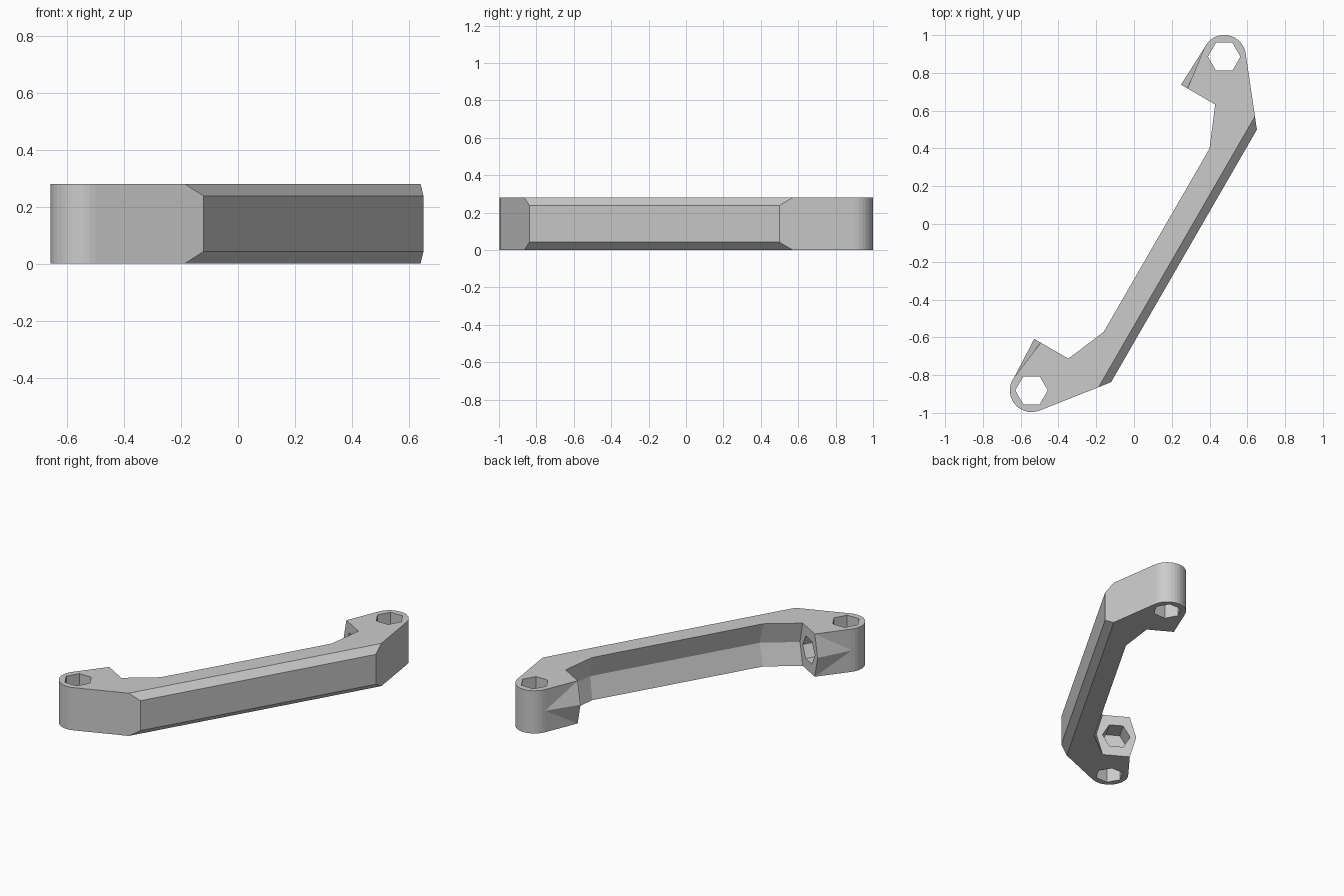
import bpy, bmesh
from math import sin, cos, pi, radians
from mathutils import Matrix, Vector

if "Cube" in bpy.data.objects:
    bpy.data.objects.remove(bpy.data.objects["Cube"])

H = 0.28           # height
BU, BR = 1.02, 0.115   # boss position along the handle and radius
HEX = 0.086        # socket radius
A = radians(60)

# local frame: x along the grip, y towards the outside of the handle
FRAME = Matrix(((cos(A), sin(A), 0, -0.0325),
                (sin(A), -cos(A), 0, 0.0025),
                (0, 0, 1, 0), (0, 0, 0, 1)))


def finish(bm, name):
    bmesh.ops.transform(bm, matrix=FRAME, verts=bm.verts)
    bmesh.ops.recalc_face_normals(bm, faces=bm.faces)
    me = bpy.data.meshes.new(name)
    bm.to_mesh(me)
    bm.free()
    ob = bpy.data.objects.new(name, me)
    bpy.context.collection.objects.link(ob)
    return ob


# half outline: (u, v at top/bottom) paired with (u, v at mid height)
half = [((0.772, 0.343),) * 2]
N = 14
for i in range(N + 1):
    a = radians(51.7 + (-97.5 - 51.7) * i / N)
    half.append(((BU + BR * cos(a), BR * sin(a)),) * 2)
half += [((0.777, -0.084), (0.777, -0.124)),
         ((0.777, 0.085), (0.777, 0.124)),
         ((0.560, 0.176), (0.555, 0.215))]
mirror = [tuple((-u, v) for u, v in p) for p in reversed(half)]
outline = half + mirror

# handle body: three stacked outlines, grooved on the inside
bm = bmesh.new()
rings = [[bm.verts.new((*p[k], z)) for p in outline]
         for k, z in ((0, 0), (1, H / 2), (0, H))]
bm.faces.new(rings[0])
bm.faces.new(rings[2])
n = len(outline)
flank = (N + 1, n - N - 3)    # twisted panels between boss and end face
for outer in (rings[0], rings[2]):
    mid = rings[1]
    for i in range(n):
        j = (i + 1) % n
        if i in flank:
            b, e = (i, j) if i == flank[0] else (j, i)
            bm.faces.new((outer[e], outer[b], mid[b]))
            bm.faces.new((outer[e], mid[b], mid[e]))
        else:
            bm.faces.new((outer[i], outer[j], mid[j], mid[i]))
bmesh.ops.recalc_face_normals(bm, faces=bm.faces)

# chamfers along the outer edges of the grip
for s in (1, -1):
    cut = bmesh.ops.bisect_plane(
        bm, geom=bm.verts[:] + bm.edges[:] + bm.faces[:], dist=1e-5,
        plane_co=(0, 0.299, H / 2 + s * H / 2),
        plane_no=Vector((0, 0.042, s * 0.044)).normalized(), clear_outer=True)
    edges = [g for g in cut["geom_cut"] if isinstance(g, bmesh.types.BMEdge)]
    bmesh.ops.edgeloop_fill(bm, edges=edges)
body = finish(bm, "handle_body")

# hexagonal sockets: upright through the bosses, sideways into the end faces
bm = bmesh.new()
for s in (1, -1):
    for m, depth in (
            (Matrix.Translation((s * BU, 0, H / 2)) @ Matrix.Rotation(pi / 2, 4, 'Z'), 0.5),
            (Matrix.Translation((s * 0.79, 0, H / 2)) @ Matrix.Rotation(pi / 2, 4, 'Y'), 0.22)):
        bmesh.ops.create_cone(bm, cap_ends=True, segments=6, radius1=HEX,
                              radius2=HEX, depth=depth, matrix=m)
cutter = finish(bm, "socket_cutter")
cutter.hide_render = True
cutter.hide_viewport = True

mod = body.modifiers.new("sockets", 'BOOLEAN')
mod.operation = 'DIFFERENCE'
mod.solver = 'EXACT'
mod.object = cutter
